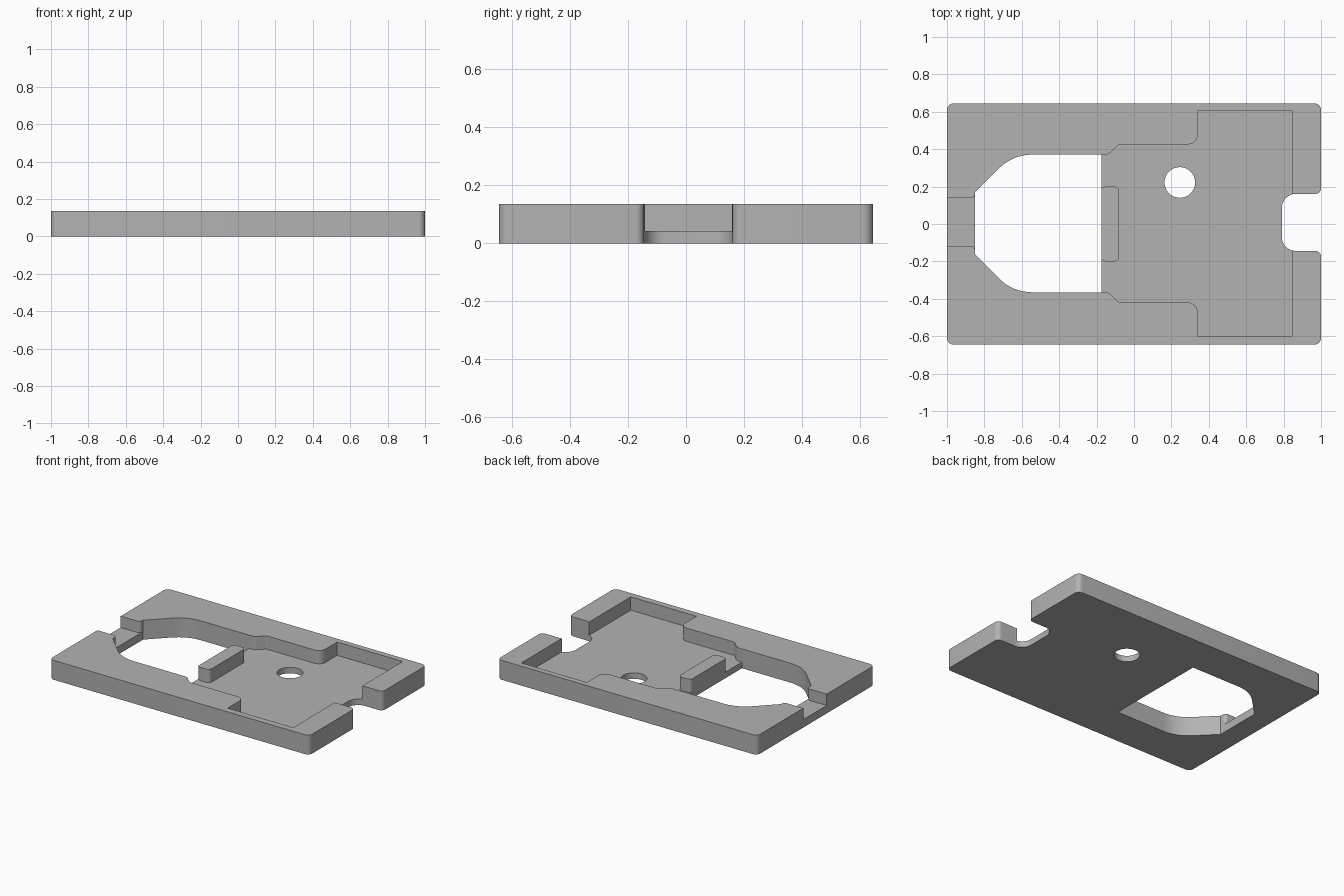
import bpy
import bmesh
from math import tan
from mathutils import Vector

cube = bpy.data.objects.get("Cube")
if cube:
    bpy.data.objects.remove(cube, do_unlink=True)

HEIGHT = 0.135
FLOOR = 0.042
CHANNEL = 0.056

grey = bpy.data.materials.new("plain grey")
grey.use_nodes = True
colour = (0.45, 0.45, 0.45, 1)
grey.diffuse_color = colour
grey.node_tree.nodes["Principled BSDF"].inputs["Base Color"].default_value = colour


def fillet(corners, steps=8):
    """Turn (x, y, radius) corners into an outline with rounded corners."""
    points = []
    for i, (x, y, r) in enumerate(corners):
        p = Vector((x, y))
        if r == 0:
            points.append(p)
            continue
        a = (Vector(corners[i - 1][:2]) - p).normalized()
        b = (Vector(corners[(i + 1) % len(corners)][:2]) - p).normalized()
        half = a.angle(b) / 2
        start, end = p + a * r / tan(half), p + b * r / tan(half)
        centre = p + (a + b).normalized() * (r ** 2 + (r / tan(half)) ** 2) ** 0.5
        for s in range(steps + 1):
            direction = (start - centre).lerp(end - centre, s / steps)
            # Even spacing comes from slerping the radius vector
            direction = (start - centre).normalized().slerp((end - centre).normalized(), s / steps)
            points.append(centre + direction * r)
    return points


def mirrored(half, y0=0):
    """Complete a half profile about the line y = y0."""
    return [(x, y0 + y, r) for x, y, r in half] + [(x, y0 - y, r) for x, y, r in reversed(half)]


def prism(name, corners, z0, z1):
    bm = bmesh.new()
    face = bm.faces.new([bm.verts.new((p.x, p.y, z0)) for p in fillet(corners)])
    top = bmesh.ops.extrude_face_region(bm, geom=[face])["geom"]
    bmesh.ops.translate(bm, vec=(0, 0, z1 - z0), verts=[g for g in top if isinstance(g, bmesh.types.BMVert)])
    bmesh.ops.recalc_face_normals(bm, faces=bm.faces)
    mesh = bpy.data.meshes.new(name)
    bm.to_mesh(mesh)
    bm.free()
    mesh.materials.append(grey)
    obj = bpy.data.objects.new(name, mesh)
    bpy.context.collection.objects.link(obj)
    return obj


def select(obj):
    bpy.ops.object.select_all(action='DESELECT')
    obj.select_set(True)
    bpy.context.view_layer.objects.active = obj


def cut(target, cutter):
    cutter.hide_render = True
    mod = target.modifiers.new("cut", 'BOOLEAN')
    mod.operation = 'DIFFERENCE'
    mod.solver = 'EXACT'
    mod.object = cutter
    select(target)
    bpy.ops.object.modifier_apply(modifier=mod.name)
    bpy.data.objects.remove(cutter, do_unlink=True)


# Plate with the open notch in its right end
plate = prism("plate", [
    (0.79, 0.161, 0.075), (1, 0.161, 0.03), (1, 0.645, 0.035), (-1, 0.645, 0.035),
    (-1, -0.645, 0.035), (1, -0.645, 0.035), (1, -0.144, 0.03), (0.79, -0.144, 0.075),
], 0, HEIGHT)

# Through opening with chamfered, rounded end
cut(plate, prism("opening_cutter", mirrored([
    (-0.175, 0.368, 0), (-0.648, 0.368, 0.245), (-0.85, 0.166, 0)], 0.003), -0.1, 0.3))

# Stepped pocket above the floor
cut(plate, prism("pocket_cutter", mirrored([
    (0.845, 0.602, 0), (0.34, 0.602, 0), (0.34, 0.423, 0.05), (-0.08, 0.423, 0.02),
    (-0.135, 0.368, 0.05), (-0.3, 0.368, 0)], 0.003), FLOOR, 0.3))

# Shallow channel leading out of the left end
cut(plate, prism("channel_cutter", mirrored([
    (-0.8, 0.155, 0), (-0.85, 0.155, 0), (-0.85, 0.128, 0.024), (-1.1, 0.128, 0)], 0.01), CHANNEL, 0.3))

# Round hole through the floor
r = 0.082
cut(plate, prism("hole_cutter", [
    (0.245 + sx * r, 0.222 + sy * r, r * 0.999) for sx, sy in ((1, 1), (-1, 1), (-1, -1), (1, -1))
], -0.1, 0.3))

# Rounded rib beside the opening
rib = prism("rib", mirrored([(-0.08, 0.2, 0.025), (-0.175, 0.2, 0.025)]), FLOOR, HEIGHT)

for part in (plate, rib):
    select(part)
    bpy.ops.object.shade_smooth_by_angle(angle=0.5)
